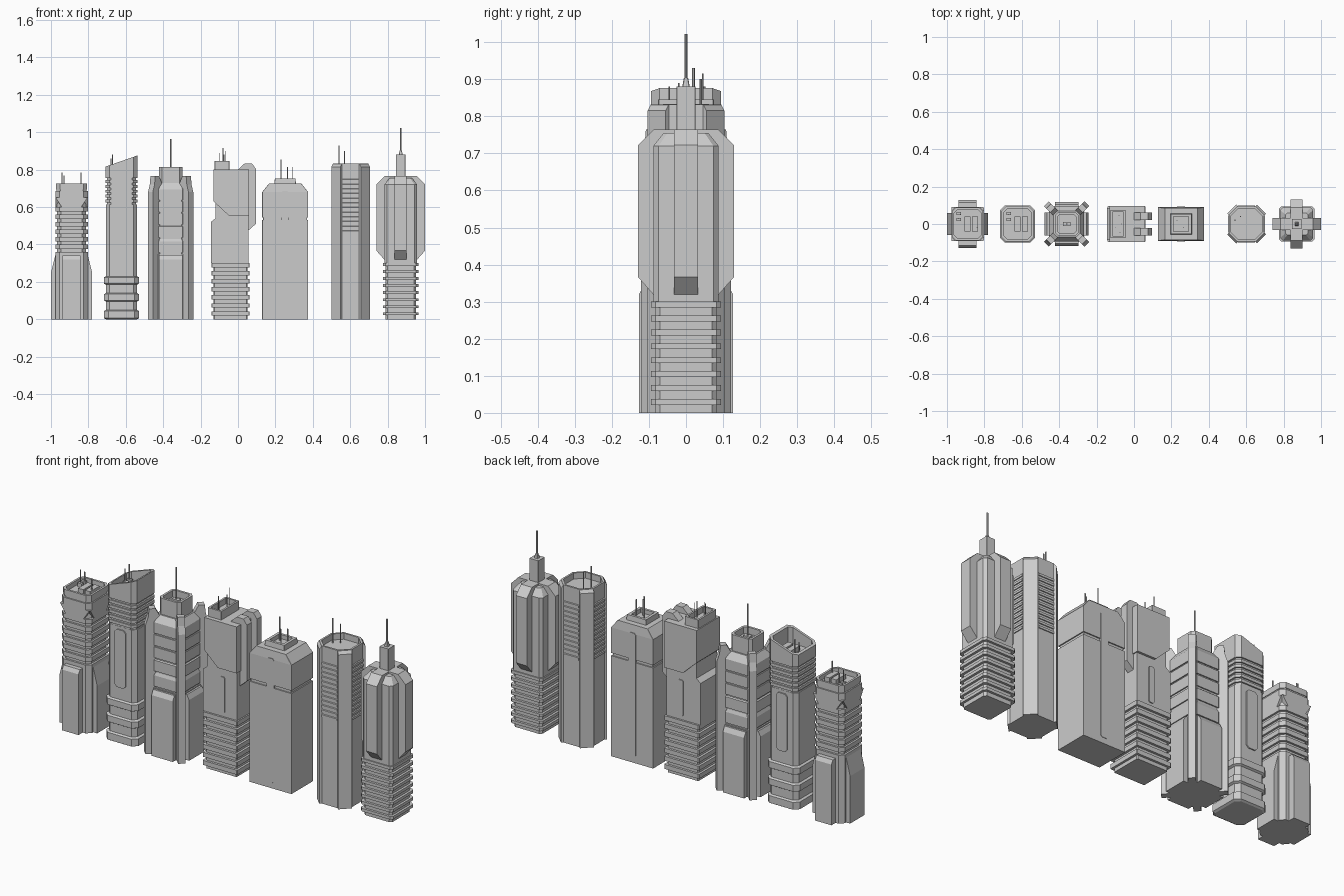
import bpy, bmesh, math
from mathutils import Matrix


def finish(name, bm):
    bmesh.ops.recalc_face_normals(bm, faces=bm.faces)
    me = bpy.data.meshes.new(name)
    bm.to_mesh(me)
    bm.free()
    ob = bpy.data.objects.new(name, me)
    bpy.context.collection.objects.link(ob)
    return ob


def stack(name, cx, sections):
    """Loft chamfered rectangles: (z, half x, half y, chamfer[, slope in x])."""
    bm, rings = bmesh.new(), []
    for z, a, b, c, *s in sections:
        k = s[0] if s else 0
        pts = [(a, -b + c), (a, b - c), (a - c, b), (-a + c, b),
               (-a, b - c), (-a, -b + c), (-a + c, -b), (a - c, -b)]
        rings.append([bm.verts.new((cx + x, y, z + k * x)) for x, y in pts])
    for r, q in zip(rings, rings[1:]):
        for i in range(8):
            j = (i + 1) % 8
            bm.faces.new((r[i], r[j], q[j], q[i]))
    bm.faces.new(rings[0])
    bm.faces.new(rings[-1])
    return finish(name, bm)


def ribs(z0, z1, n, fill, thin, wide):
    """Sections of a ribbed wall; thin and wide are (half x, half y, chamfer)."""
    out, p = [], (z1 - z0) / n
    for i in range(n):
        z = z0 + i * p
        out += [(z, *thin), (z + p * (1 - fill), *thin),
                (z + p * (1 - fill), *wide), (z + p, *wide)]
    return out + [(z1, *thin)]


def prism(name, cx, pts, d0, d1, angle=0):
    """Extrude an x-z profile from y = d0 to d1, then turn it about z."""
    bm = bmesh.new()
    f = bm.faces.new([bm.verts.new((x, d0, z)) for x, z in pts])
    g = bmesh.ops.extrude_face_region(bm, geom=[f])["geom"]
    bmesh.ops.translate(bm, vec=(0, d1 - d0, 0),
                        verts=[v for v in g if isinstance(v, bmesh.types.BMVert)])
    bm.transform(Matrix.Translation((cx, 0, 0)) @ Matrix.Rotation(angle, 4, 'Z'))
    return finish(name, bm)


def box(name, x0, x1, y0, y1, z0, z1):
    return prism(name, 0, [(x0, z0), (x1, z0), (x1, z1), (x0, z1)], y0, y1)


def antenna(x, y, z0, z1, r=0.003):
    bm = bmesh.new()
    bmesh.ops.create_cone(bm, cap_ends=True, segments=6, radius1=r, radius2=r,
                          depth=z1 - z0, matrix=Matrix.Translation((x, y, (z0 + z1) / 2)))
    finish("antenna", bm)


def roof_units(x, z):
    for y in (0.025, 0.055):
        box("roof_vent", x - 0.06, x - 0.035, y - 0.008, y + 0.008, z, z + 0.02)
    for dx in (-0.015, 0.025):
        box("roof_unit", x + dx, x + dx + 0.03, -0.04, 0.04, z, z + 0.025)


def panel(name, cx, half, z0, z1, y):
    """Round-cornered tall panel seen on front and back."""
    c = half * 0.4
    pts = [(-half + c, z0), (half - c, z0), (half, z0 + c), (half, z1 - c),
           (half - c, z1), (-half + c, z1), (-half, z1 - c), (-half, z0 + c)]
    prism(name, cx, pts, -y, y)


# Tower 1: winged base, ribbed middle, recessed roof
x = -0.89
thin, wide = (0.077, 0.082, 0.02), (0.087, 0.092, 0.022)
stack("tower1_body", x, [(0, 0.087, 0.092, 0.022), (0.36, 0.087, 0.092, 0.022)]
      + ribs(0.36, 0.6, 6, 0.6, thin, wide)
      + [(0.65, 0.077, 0.082, 0.02), (0.65, *wide), (0.685, *wide), (0.685, 0.08, 0.085, 0.02),
         (0.695, 0.08, 0.085, 0.02), (0.695, 0.083, 0.088, 0.02), (0.725, 0.083, 0.088, 0.02),
         (0.725, 0.072, 0.077, 0.018), (0.7, 0.072, 0.077, 0.018)])
vee = [(-0.085, 0.65), (-0.047, 0.592), (0.047, 0.592), (0.085, 0.65)]
prism("tower1_head_front", x, vee, -0.092, 0.092)
prism("tower1_head_side", x, vee, -0.087, 0.087, math.pi / 2)
wing = [(-0.11, 0), (0.11, 0), (0.11, 0.25), (0.085, 0.35), (-0.085, 0.35), (-0.11, 0.25)]
prism("tower1_side_wings", x, wing, -0.06, 0.06)
wing2 = [(-0.127, 0), (0.127, 0), (0.127, 0.32), (0.115, 0.34), (-0.115, 0.34), (-0.127, 0.32)]
prism("tower1_front_back_wings", x, wing2, -0.048, 0.048, math.pi / 2)
roof_units(x, 0.7)
antenna(-0.94, 0.03, 0.7, 0.785)
antenna(-0.93, 0.05, 0.7, 0.77)
antenna(-0.84, -0.02, 0.7, 0.785)

# Tower 2: ringed base and slanted hollow top
x = -0.623
thin, wide = (0.077, 0.087, 0.02), (0.085, 0.094, 0.022)
body, ring = (0.083, 0.088, 0.02), (0.094, 0.098, 0.024)
sec = []
for z0, z1 in ((0, 0.05), (0.095, 0.14), (0.185, 0.23)):
    sec += [(z0, *body), (z0 + 0.006, *ring), (z1 - 0.006, *ring), (z1, *body)]
stack("tower2_body", x, sec + [(0.615, *body)] + ribs(0.615, 0.77, 6, 0.6, thin, wide)
      + [(0.77, *wide), (0.846, *wide, 0.35), (0.846, 0.072, 0.081, 0.018, 0.35),
         (0.78, 0.072, 0.081, 0.018)])
panel("tower2_panel", x, 0.032, 0.295, 0.6, 0.094)
roof_units(x, 0.78)
antenna(-0.68, 0.03, 0.78, 0.86)
antenna(-0.67, 0.05, 0.78, 0.88)

# Tower 3: corner fins and stepped crown
x = -0.36
sec = [(0, 0.095, 0.095, 0.03), (0.35, 0.095, 0.095, 0.03)]
for z in (0.35, 0.43, 0.5, 0.565, 0.63):
    sec += [(z, 0.088, 0.088, 0.03), (z + 0.008, 0.088, 0.088, 0.03),
            (z + 0.008, 0.094, 0.094, 0.03), (z + 0.065, 0.094, 0.094, 0.03)]
stack("tower3_body", x, sec + [(0.73, 0.07, 0.07, 0.02), (0.73, 0.062, 0.062, 0.015),
      (0.815, 0.062, 0.062, 0.015), (0.815, 0.05, 0.05, 0.012), (0.78, 0.05, 0.05, 0.012)])
fin = [(0.07, 0), (0.153, 0), (0.153, 0.68), (0.14, 0.72), (0.135, 0.765), (0.105, 0.765), (0.07, 0.7)]
for i in range(4):
    prism("tower3_corner_fin", x, fin, -0.018, 0.018, math.pi / 4 + i * math.pi / 2)
base = [(-0.118, 0), (0.118, 0), (0.118, 0.32), (0.105, 0.345), (-0.105, 0.345), (-0.118, 0.32)]
for i in range(2):
    prism("tower3_base_wing", x, base, -0.062, 0.062, i * math.pi / 2)
box("tower3_roof_unit", x - 0.02, x + 0.02, -0.012, 0.012, 0.78, 0.8)
antenna(x, 0, 0.78, 0.965, 0.004)

# Tower 4: ribbed base, overhanging head, twin side shafts
x = -0.04
thin, wide = (0.09, 0.083, 0.004), (0.102, 0.095, 0.004)
stack("tower4_ribbed_base", x, ribs(0, 0.3, 7, 0.55, thin, wide))
prism("tower4_shaft", 0, [(-0.145, 0.3), (0.055, 0.3), (0.055, 0.64), (-0.12, 0.64),
                          (-0.12, 0.54), (-0.145, 0.52)], -0.085, 0.085)
prism("tower4_head", 0, [(-0.13, 0.63), (-0.05, 0.555), (0.06, 0.555), (0.06, 0.8), (-0.13, 0.8)],
      -0.097, 0.097)
panel("tower4_window_strip", -0.03, 0.015, 0.32, 0.51, 0.09)
shaft = [(0.0, 0.56), (0.05, 0.47), (0.095, 0.51), (0.095, 0.805), (0.075, 0.833),
         (0.035, 0.833), (0.0, 0.8)]
for y in (-0.042, 0.042):
    prism("tower4_side_shaft", 0, shaft, y - 0.02, y + 0.02)
stack("tower4_roof_box", -0.085, [(0.8, 0.04, 0.075, 0.002), (0.845, 0.04, 0.075, 0.002),
      (0.845, 0.03, 0.065, 0.002), (0.815, 0.03, 0.065, 0.002)])
for ax, ay, az in ((-0.08, 0.045, 0.915), (-0.1, -0.02, 0.89), (-0.065, 0.0, 0.9), (-0.075, -0.045, 0.88)):
    antenna(ax, ay, 0.815, az, 0.002)

# Tower 5: broad slab, waist groove, sloped shoulders
x = 0.252
c = 0.001
slab = (0.123, 0.09, c)
stack("tower5_body", x, [(0, *slab), (0.53, *slab), (0.53, 0.117, 0.084, c), (0.545, 0.117, 0.084, c),
      (0.545, *slab), (0.68, *slab), (0.725, 0.087, 0.085, c)])
for side in (-1, 1):
    panel("tower5_strip", x, 0.022, 0.03, 0.685, 0.0925)
stack("tower5_roof", x, [(0.725, 0.058, 0.056, c), (0.752, 0.055, 0.053, c),
      (0.752, 0.04, 0.04, c), (0.73, 0.04, 0.04, c)])
for ax, ay, az in ((0.23, 0.02, 0.855), (0.265, -0.02, 0.815), (0.29, 0.0, 0.815)):
    antenna(ax, ay, 0.73, az)

# Tower 6: octagon with louvred faces and corner slabs
x = 0.602
octo = (0.094, 0.094, 0.045)
stack("tower6_body", x, [(0, *octo), (0.832, *octo), (0.832, 0.084, 0.084, 0.041),
                         (0.8, 0.084, 0.084, 0.041)])
for i in range(4):
    prism("tower6_corner_slab", x, [(0.09, 0), (0.112, 0), (0.112, 0.815), (0.1, 0.832), (0.09, 0.832)],
          -0.034, 0.034, math.pi / 4 + i * math.pi / 2)
    for k in range(12):
        z = 0.46 + k * 0.025
        prism("tower6_louvre", x, [(0.09, z), (0.099, z), (0.099, z + 0.012), (0.09, z + 0.016)],
              -0.045, 0.045, i * math.pi / 2)
antenna(0.54, 0.02, 0.8, 0.93, 0.004)
antenna(0.57, 0.04, 0.8, 0.9)

# Tower 7: ribbed base, cross-shaped upper body, spire
x = 0.87
stack("tower7_ribbed_base", x, ribs(0, 0.3, 8, 0.42, (0.082, 0.082, 0.012), (0.094, 0.094, 0.012)))
stack("tower7_upper_body", x, [(0.3, 0.088, 0.088, 0.014), (0.72, 0.088, 0.088, 0.014),
                               (0.755, 0.06, 0.06, 0.01)])
arm = [(-0.08, 0.31), (0.08, 0.31), (0.13, 0.367), (0.13, 0.722), (0.087, 0.765),
       (-0.087, 0.765), (-0.13, 0.722), (-0.13, 0.367)]
for i in range(2):
    prism("tower7_cross_arm", x, arm, -0.032, 0.032, i * math.pi / 2)
stack("tower7_spire", x, [(0.74, 0.026, 0.026, 0.002), (0.88, 0.026, 0.026, 0.002),
      (0.88, 0.01, 0.01, 0.002), (0.903, 0.006, 0.006, 0.002)])
antenna(x, 0, 0.9, 1.022, 0.004)
